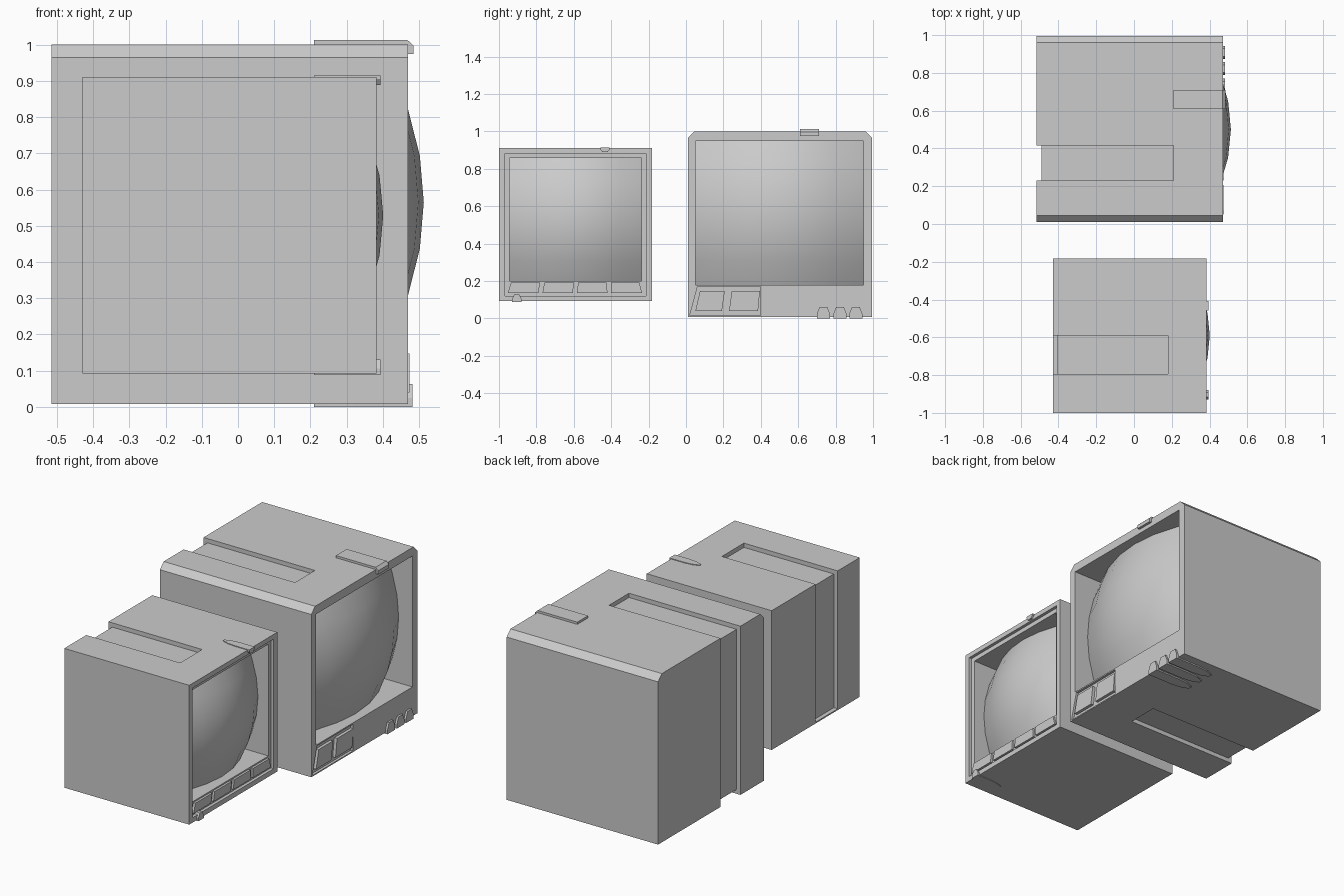
import bpy, bmesh

if "Cube" in bpy.data.objects:
    bpy.data.objects.remove(bpy.data.objects["Cube"])


def finish(name, bm):
    bmesh.ops.recalc_face_normals(bm, faces=bm.faces)
    me = bpy.data.meshes.new(name)
    bm.to_mesh(me)
    bm.free()
    ob = bpy.data.objects.new(name, me)
    bpy.context.collection.objects.link(ob)
    return ob


def prism(name, profile, stations):
    """Loft a (y, z) profile along x; stations are (x, width_scale, height_scale).
    Scaling is about the profile middle in y and its first point in z."""
    bm = bmesh.new()
    ys = [p[0] for p in profile]
    mid, z0 = (min(ys) + max(ys)) / 2, profile[0][1]
    rings = [[bm.verts.new((x, mid + (y - mid) * sy, z0 + (z - z0) * sz)) for y, z in profile]
             for x, sy, sz in stations]
    n = len(profile)
    for a, b in zip(rings, rings[1:]):
        for i in range(n):
            bm.faces.new((a[i], a[(i + 1) % n], b[(i + 1) % n], b[i]))
    bm.faces.new(rings[0])
    bm.faces.new(rings[-1])
    return finish(name, bm)


def rect(y0, y1, z0, z1):
    return [(y0, z0), (y1, z0), (y1, z1), (y0, z1)]


def slab(name, profile, x0, x1):
    return prism(name, profile, [(x0, 1, 1), (x1, 1, 1)])


def cut(ob, profile, x0, x1):
    cutter = slab("cutter", profile, x0, x1)
    mod = ob.modifiers.new("cut", 'BOOLEAN')
    mod.operation, mod.object, mod.solver = 'DIFFERENCE', cutter, 'EXACT'
    bpy.context.view_layer.objects.active = ob
    bpy.ops.object.modifier_apply(modifier=mod.name)
    bpy.data.objects.remove(cutter)


def open_front(ob, y0, y1, z0, z1, depth):
    """Cut the screen window and drop the pocket faces, leaving a clean hole."""
    cut(ob, rect(y0, y1, z0, z1), depth, 0.7)
    bm = bmesh.new()
    bm.from_mesh(ob.data)
    floor = [f for f in bm.faces if any(abs(v.co.x - depth) < 1e-4 for v in f.verts)]
    bmesh.ops.delete(bm, geom=floor, context='FACES')
    bm.to_mesh(ob.data)
    bm.free()


def screen(name, y0, y1, z0, z1, peak, k, front):
    """Domed glass with straight walls running out to the bezel."""
    bm = bmesh.new()
    n = 6
    cy, cz = (y0 + y1) / 2, (z0 + z1) / 2
    g = []
    for i in range(n + 1):
        row = []
        for j in range(n + 1):
            y, z = y0 + (y1 - y0) * i / n, z0 + (z1 - z0) * j / n
            row.append(bm.verts.new((peak - k * ((y - cy) ** 2 + (z - cz) ** 2), y, z)))
        g.append(row)
    for i in range(n):
        for j in range(n):
            bm.faces.new((g[i][j], g[i + 1][j], g[i + 1][j + 1], g[i][j + 1]))
    border = [e for e in bm.edges if e.is_boundary]
    out = bmesh.ops.extrude_edge_only(bm, edges=border)["geom"]
    for v in out:
        if isinstance(v, bmesh.types.BMVert):
            v.co.x = front
    bm.normal_update()
    ob = finish(name, bm)
    if sum(p.normal.x for p in ob.data.polygons) < 0:
        ob.data.flip_normals()
    bpy.ops.object.select_all(action='DESELECT')
    ob.select_set(True)
    bpy.context.view_layer.objects.active = ob
    bpy.ops.object.shade_smooth_by_angle(angle=0.6)


# Large set: chamfered body with a groove round top, back and bottom
body = slab("large_body", [(0.01, 0.008), (0.995, 0.008), (0.995, 0.965), (0.96, 1.0),
                           (0.045, 1.0), (0.01, 0.965)], -0.515, 0.47)
cut(body, rect(0.23, 0.415, 0.975, 1.1), -0.7, 0.21)
cut(body, rect(0.23, 0.415, -0.1, 0.033), -0.7, 0.21)
cut(body, rect(0.23, 0.415, -0.1, 1.1), -0.7, -0.49)
# Control panel recess and window
cut(body, [(0.02, 0.015), (0.397, 0.015), (0.397, 0.172), (0.062, 0.172)], 0.455, 0.6)
open_front(body, 0.052, 0.95, 0.18, 0.95, 0.2)
screen("large_screen", 0.052, 0.95, 0.18, 0.95, 0.513, 0.66, 0.47)

# Large buttons
for prof in ([(0.05, 0.04), (0.192, 0.04), (0.207, 0.147), (0.075, 0.147)],
             [(0.23, 0.04), (0.385, 0.04), (0.395, 0.147), (0.245, 0.147)]):
    slab("large_button", prof, 0.455, 0.473)

# Tapered pegs under the large set
for y in (0.735, 0.823, 0.908):
    prism("large_peg", [(y - .035, 0), (y + .035, 0), (y + .035, .025), (y + .02, .0625),
                        (y - .02, .0625), (y - .035, .025)],
          [(0.21, 0.3, 1), (0.26, 0.85, 1), (0.32, 1, 1), (0.482, 1, 1)])

# Hooked clip on the large top
bm = bmesh.new()
clip = [(0.21, 0.995), (0.21, 1.013), (0.468, 1.013), (0.485, 0.997), (0.485, 0.975),
        (0.468, 0.975), (0.468, 0.995)]
face = bm.faces.new([bm.verts.new((x, 0.61, z)) for x, z in clip])
for v in bmesh.ops.extrude_face_region(bm, geom=[face])["geom"]:
    if isinstance(v, bmesh.types.BMVert):
        v.co.y = 0.71
finish("large_clip", bm)

# Small set: plain box, groove on top and back, stepped bezel
small = slab("small_body", rect(-1.0, -0.182, 0.092, 0.911), -0.43, 0.383)
cut(small, rect(-0.795, -0.59, 0.886, 1.1), -0.7, 0.18)
cut(small, rect(-0.795, -0.59, 0.1, 1.1), -0.7, -0.405)
cut(small, rect(-0.968, -0.215, 0.121, 0.883), 0.365, 0.6)
open_front(small, -0.943, -0.238, 0.2, 0.857, 0.15)
screen("small_screen", -0.943, -0.238, 0.2, 0.857, 0.401, 0.84, 0.365)

# Small buttons: outer two slant outward, inner two nearly square
for bl, br, tl, tr in ((-0.953, -0.79, -0.935, -0.78), (-0.767, -0.605, -0.757, -0.6),
                       (-0.582, -0.42, -0.577, -0.425), (-0.4, -0.235, -0.4, -0.25)):
    slab("small_button", [(bl, 0.137), (br, 0.137), (tr, 0.192), (tl, 0.192)], 0.365, 0.378)

# Tapered tabs above and below the small set
taper = [(0.21, 0.25, 1), (0.25, 0.8, 1), (0.3, 1, 1), (0.394, 1, 1)]
prism("small_top_tab", [(-0.458, 0.915), (-0.408, 0.915), (-0.408, 0.905), (-0.42, 0.889),
                        (-0.447, 0.889), (-0.458, 0.905)], taper)
prism("small_peg", [(-0.93, 0.088), (-0.88, 0.088), (-0.88, 0.106), (-0.893, 0.131),
                    (-0.917, 0.131), (-0.93, 0.106)], taper)
